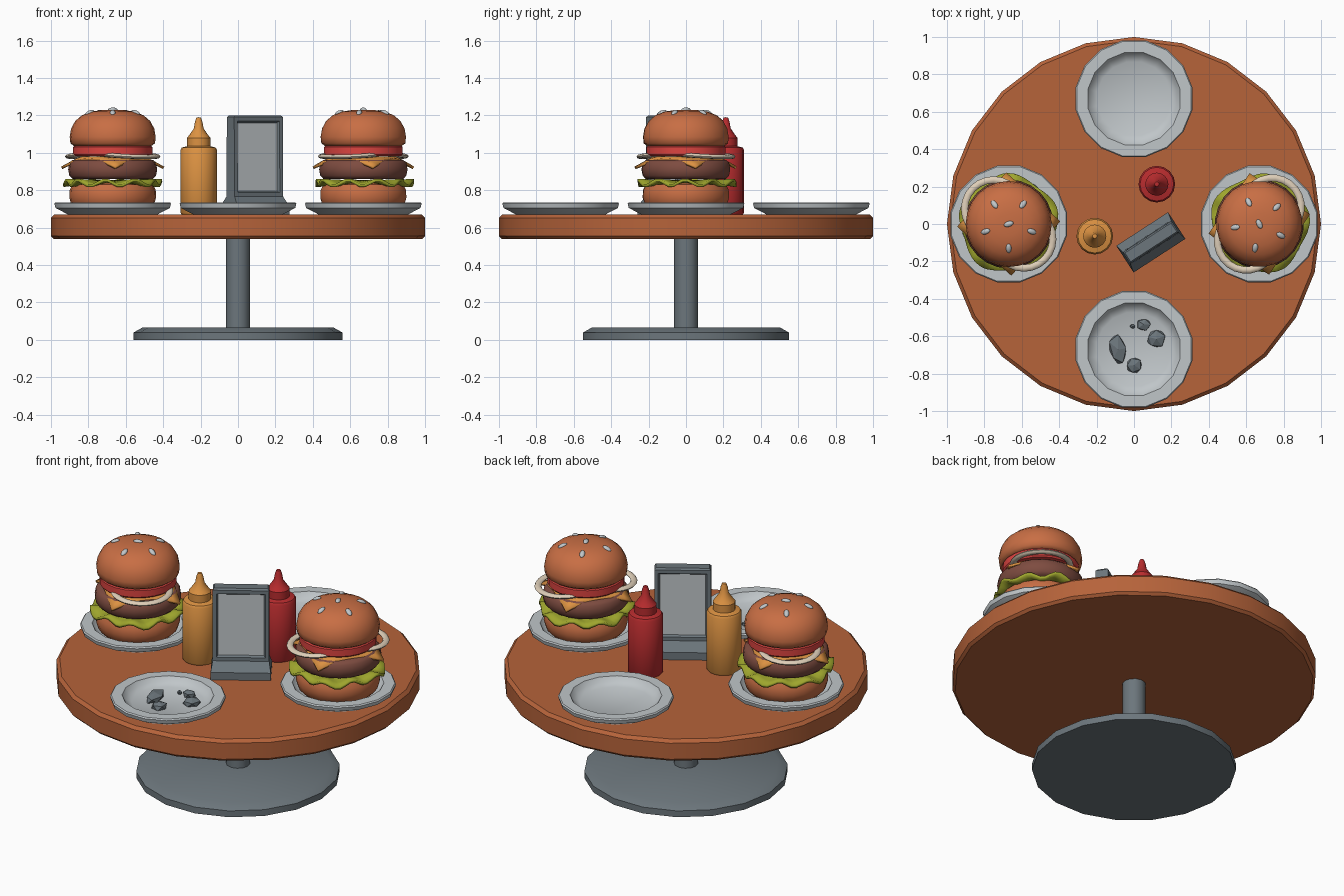
import bpy, bmesh, math, random
from mathutils import Matrix, Vector

if "Cube" in bpy.data.objects:
    bpy.data.objects.remove(bpy.data.objects["Cube"])

random.seed(4)


def mat(name, r, g, b):
    def lin(c):
        c /= 255
        return c / 12.92 if c <= 0.04045 else ((c + 0.055) / 1.055) ** 2.4
    m = bpy.data.materials.new(name)
    m.diffuse_color = (lin(r), lin(g), lin(b), 1)
    m.use_nodes = True
    m.node_tree.nodes["Principled BSDF"].inputs["Base Color"].default_value = m.diffuse_color
    return m


WOOD = mat("wood", 182, 99, 58)
BUN = mat("bun", 200, 110, 68)
METAL = mat("metal", 108, 118, 124)
CHINA = mat("china", 192, 198, 201)
LEAF = mat("lettuce", 158, 165, 45)
MEAT = mat("meat", 126, 76, 64)
ORANGE = mat("cheese_mustard", 220, 146, 66)
SAUCE = mat("red_sauce", 184, 44, 46)
TOMATO = mat("tomato", 220, 68, 64)
ONION = mat("onion", 222, 206, 184)


def finish(name, bm, material, matrix=Matrix(), angle=35):
    bmesh.ops.recalc_face_normals(bm, faces=bm.faces[:])
    me = bpy.data.meshes.new(name)
    bm.to_mesh(me)
    bm.free()
    me.materials.append(material)
    ob = bpy.data.objects.new(name, me)
    bpy.context.collection.objects.link(ob)
    ob.matrix_world = matrix
    if angle:
        bpy.ops.object.select_all(action='DESELECT')
        ob.select_set(True)
        bpy.context.view_layer.objects.active = ob
        bpy.ops.object.shade_smooth_by_angle(angle=math.radians(angle))
    return ob


def lathe(name, profile, n, material, matrix=Matrix(), phase=0.0, angle=35):
    """Revolve (r, z) points; r = 0 ends close to a pole, other ends are capped."""
    bm = bmesh.new()
    rings = []
    for r, z in profile:
        if r == 0:
            rings.append([bm.verts.new((0, 0, z))] * n)
        else:
            rings.append([bm.verts.new((r * math.cos(phase + math.tau * i / n),
                                        r * math.sin(phase + math.tau * i / n), z)) for i in range(n)])
    for a, b in zip(rings, rings[1:]):
        for i in range(n):
            j = (i + 1) % n
            quad = list(dict.fromkeys((a[i], a[j], b[j], b[i])))
            bm.faces.new(quad)
    for ring, (r, z) in ((rings[0], profile[0]), (rings[-1], profile[-1])):
        if r:
            bm.faces.new(ring)
    return finish(name, bm, material, matrix, angle)


def sheet(name, fn, nu, nv, thick, material, matrix, wrap=False):
    """Grid surface fn(u, v), thickened."""
    bm = bmesh.new()
    cols = nu if wrap else nu + 1
    g = [[bm.verts.new(fn(i / nu, j / nv)) for j in range(nv + 1)] for i in range(cols)]
    for i in range(nu):
        for j in range(nv):
            k = (i + 1) % cols
            bm.faces.new((g[i][j], g[k][j], g[k][j + 1], g[i][j + 1]))
    ob = finish(name, bm, material, matrix)
    s = ob.modifiers.new("thickness", 'SOLIDIFY')
    s.thickness, s.offset = thick, 0
    return ob


def at(x, y, z=0.0, deg=0.0):
    return Matrix.Translation((x, y, z)) @ Matrix.Rotation(math.radians(deg), 4, 'Z')


# Table: top, column and foot
lathe("table_top", [(0.985, 0.54), (1, 0.555), (1, 0.652), (0.982, 0.67)], 24, WOOD)
lathe("table_column", [(0.065, 0.05), (0.065, 0.55)], 12, METAL)
lathe("table_foot", [(0.56, 0), (0.56, 0.038), (0.51, 0.066)], 18, METAL)

# Four plates
PLATE = [(0.24, 0.668), (0.312, 0.705), (0.318, 0.728), (0.312, 0.735), (0.252, 0.735),
         (0.235, 0.71), (0.20, 0.692)]
for tag, x, y in (("left", -.67, 0), ("right", .67, 0), ("front", 0, -.67), ("back", 0, .67)):
    lathe("plate_" + tag, PLATE, 16, CHINA, at(x, y), math.pi / 16)


def lettuce_fn(u, v):
    a = u * math.tau
    r = 0.12 + 0.14 * v + 0.012 * v * math.sin(5 * a)
    return (r * math.cos(a), r * math.sin(a), 0.846 - 0.008 * v + 0.016 * v * math.sin(10 * a))


def cheese_fn(u, v):
    x, y = (u - 0.5) * 0.386, (v - 0.5) * 0.386
    return (x, y, 0.973 - 0.55 * max(0, math.hypot(x, y) - 0.175))


def burger(tag, m, deg):
    m = m @ Matrix.Rotation(math.radians(deg), 4, 'Z')
    lathe("bottom_bun_" + tag, [(0, .69), (.19, .69), (.22, .72), (.232, .76), (.23, .80),
                                (.215, .83), (0, .84)], 24, BUN, m, angle=50)
    sheet("lettuce_" + tag, lettuce_fn, 60, 3, 0.016, LEAF, m, True)
    lathe("patty_" + tag, [(0, .86), (.215, .86), (.232, .878), (.238, .91), (.232, .945),
                           (.215, .962), (0, .964)], 24, MEAT, m, angle=50)
    sheet("cheese_" + tag, cheese_fn, 10, 10, 0.014, ORANGE,
          m @ Matrix.Rotation(math.pi / 4 + 0.05, 4, 'Z'))
    # two offset onion rings, flattened tubes
    for k, ang in enumerate((-45, 135)):
        mm = m @ Matrix.Rotation(math.radians(ang), 4, 'Z') @ Matrix.Translation((.115, 0, .988)) \
            @ Matrix.Rotation(math.radians(4), 4, 'Y')
        tube = [(.155 + .019 * math.cos(t * math.pi / 4), .012 * math.sin(t * math.pi / 4)) for t in range(8)]
        bm = bmesh.new()
        vs = [[bm.verts.new((r * math.cos(i * math.tau / 24), r * math.sin(i * math.tau / 24), z))
               for r, z in tube] for i in range(24)]
        for i in range(24):
            for j in range(8):
                a, b = vs[i], vs[(i + 1) % 24]
                bm.faces.new((a[j], b[j], b[(j + 1) % 8], a[(j + 1) % 8]))
        finish(f"onion_ring_{tag}_{k}", bm, ONION, mm, 60)
    lathe("tomato_" + tag, [(0, .982), (.205, .982), (.212, .99), (.212, 1.03), (.2, 1.042), (0, 1.042)],
          24, TOMATO, m)
    lathe("top_bun_" + tag, [(0, 1.035), (.205, 1.035), (.226, 1.05), (.23, 1.085), (.222, 1.13), (.2, 1.17),
                             (.165, 1.2), (.115, 1.22), (.06, 1.228), (0, 1.23)], 24, BUN, m, angle=50)
    # sesame seeds: one in the middle, five around
    for k in range(6):
        a, r, z, tilt = (0.3, 0, 1.23, 0) if k == 0 else (math.radians(54 + 72 * k), .13, 1.214, .42)
        bm = bmesh.new()
        bmesh.ops.create_icosphere(bm, subdivisions=2, radius=1)
        s = m @ Matrix.Rotation(a, 4, 'Z') @ Matrix.Translation((r, 0, z)) \
            @ Matrix.Rotation(tilt, 4, 'Y') @ Matrix.Diagonal((.027, .015, .012, 1))
        finish(f"seed_{tag}_{k}", bm, CHINA, s, 50)


burger("left", at(-0.67, 0), 0)
burger("right", at(0.67, 0), -82)

# Sauce bottles
BOTTLE = [(.09, .668), (.098, .68), (.098, 1.015), (.09, 1.028), (.062, 1.035), (.062, 1.08), (.05, 1.095),
          (.026, 1.13), (.02, 1.165), (.012, 1.188), (0, 1.19)]
lathe("mustard_bottle", BOTTLE, 16, ORANGE, at(-0.21, -0.065))
lathe("ketchup_bottle", BOTTLE, 16, SAUCE, at(0.122, 0.213))

# Napkin holder: flared foot, framed body with a recessed panel on both sides
HOLDER = at(0.09, -0.098, 0, 33)
bm = bmesh.new()
secs = [(.165, .085, .668), (.165, .085, .715), (.155, .04, .765), (.155, .036, 1.19), (.147, .028, 1.2)]
rings = [[bm.verts.new((sx * hx, sy * hy, z)) for sx, sy in ((-1, -1), (1, -1), (1, 1), (-1, 1))]
         for hx, hy, z in secs]
panels = []
for k, (a, b) in enumerate(zip(rings, rings[1:])):
    for i in range(4):
        j = (i + 1) % 4
        f = bm.faces.new((a[i], a[j], b[j], b[i]))
        if k == 2 and i in (0, 2):
            panels.append(f)
bm.faces.new(rings[0])
bm.faces.new(rings[-1])
bmesh.ops.recalc_face_normals(bm, faces=bm.faces[:])
bmesh.ops.inset_individual(bm, faces=panels, thickness=0.03, depth=0)
bmesh.ops.inset_individual(bm, faces=panels, thickness=0.012, depth=-0.014)
for f in panels:
    f.material_index = 1
holder = finish("napkin_holder", bm, METAL, HOLDER, 25)
holder.data.materials.append(CHINA)

# Leftover crumbs on the front plate
for k, (x, y, rx, ry, deg) in enumerate(((.052, -.537, .042, .036, 0), (.12, -.615, .054, .052, 20),
                                         (-.085, -.672, .05, .088, 10), (0, -.755, .046, .046, 40),
                                         (-.008, -.547, .016, .013, 0))):
    bm = bmesh.new()
    bmesh.ops.create_icosphere(bm, subdivisions=1, radius=1)
    for v in bm.verts:
        v.co *= random.uniform(0.85, 1.1)
    finish(f"crumb_{k}", bm, METAL, at(x, y, .702, deg) @ Matrix.Diagonal((rx, ry, min(rx, .03), 1)), 0)
